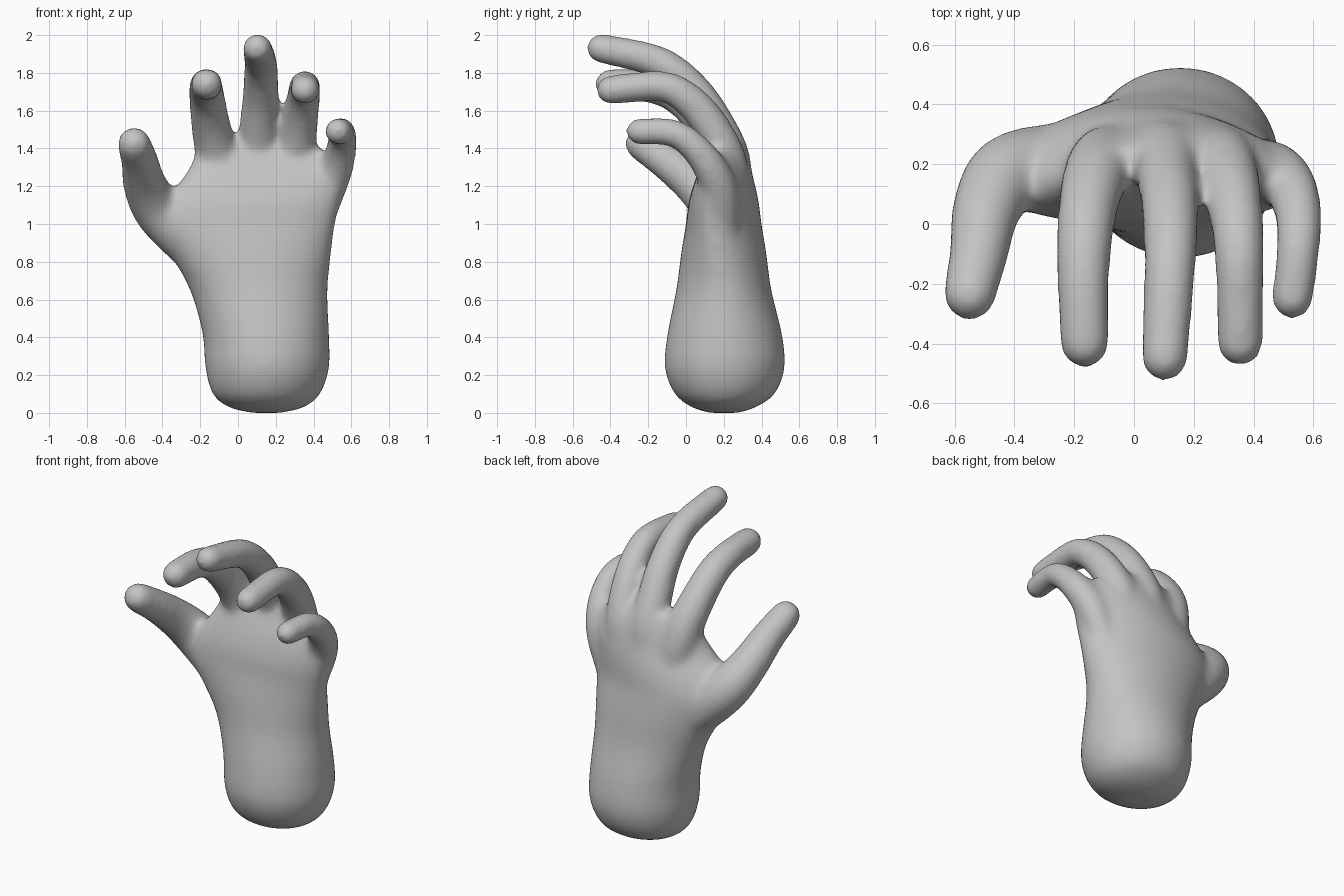
import bpy, bmesh, math
from mathutils import Vector

cube = bpy.data.objects.get("Cube")
if cube:
    bpy.data.objects.remove(cube, do_unlink=True)

skin = bpy.data.materials.new("plain grey")
skin.use_nodes = True
GREY = (0.55, 0.55, 0.55, 1)
skin.diffuse_color = GREY
skin.node_tree.nodes["Principled BSDF"].inputs["Base Color"].default_value = GREY


def spline(keys, steps):
    """Catmull-Rom through a list of equal-length tuples."""
    k = [Vector(p) for p in keys]
    k = [k[0] * 2 - k[1]] + k + [k[-1] * 2 - k[-2]]
    out = []
    for a, b, c, d in zip(k, k[1:], k[2:], k[3:]):
        for i in range(steps):
            t = i / steps
            out.append(0.5 * (2 * b + (c - a) * t + (2 * a - 5 * b + 4 * c - d) * t * t
                              + (3 * b - a - 3 * c + d) * t ** 3))
    return out + [k[-2]]


def loft(bm, rings):
    """Closed skin over a series of rings of points."""
    rows = [[bm.verts.new(p) for p in ring] for ring in rings]
    n = len(rows[0])
    for r, s in zip(rows, rows[1:]):
        for i in range(n):
            bm.faces.new((r[i], r[(i + 1) % n], s[(i + 1) % n], s[i]))
    bm.faces.new(rows[0][::-1])
    bm.faces.new(rows[-1])


def arm_ring(z, cx, cy, rx, ry, arch, n=48):
    """Oval cross-section whose sides curl forward by arch."""
    ring = []
    for i in range(n):
        a = math.tau * i / n
        u = math.cos(a)
        ring.append((cx + rx * u, cy + ry * math.sin(a) - arch * u * u, z))
    return ring


def finger(bm, keys):
    """Tapered tube through (x, y, z, radius) keys, round at the first one."""
    path = spline(keys, 6)
    pts = [p.to_3d() for p in path]
    radii = [p[3] for p in path]
    tip = (pts[0] - pts[1]).normalized()
    for a in (0.35, 0.7, 1.05, 1.4):
        pts.insert(0, Vector(keys[0][:3]) + tip * keys[0][3] * math.sin(a))
        radii.insert(0, keys[0][3] * math.cos(a))
    rings = []
    for i, p in enumerate(pts):
        t = (pts[min(i + 1, len(pts) - 1)] - pts[max(i - 1, 0)]).normalized()
        u = t.cross(Vector((1, 0, 0))).normalized()
        v = t.cross(u)
        rings.append([p + radii[i] * (math.cos(a) * u + math.sin(a) * v)
                      for a in (math.tau * j / 24 for j in range(24))])
    loft(bm, rings)


# Wrist and palm: z, centre x, centre y, half width, half depth, arch
palm = [
    (0.00, .15, .20, .08, .08, 0), (0.03, .15, .20, .20, .17, 0),
    (0.10, .15, .205, .285, .265, 0), (0.24, .155, .205, .328, .318, 0),
    (0.42, .147, .205, .335, .303, 0), (0.65, .11, .20, .365, .252, 0),
    (0.85, .065, .20, .43, .225, .03), (1.00, .03, .20, .485, .20, .06),
    (1.12, .07, .20, .47, .185, .07), (1.25, .135, .205, .425, .15, .07),
    (1.38, .125, .215, .345, .10, .05), (1.47, .09, .215, .24, .055, .04)]

# Fingers from tip to root: x, y, z, radius
fingers = [
    # thumb
    [(-.55, -.235, 1.425, .09), (-.52, -.1, 1.33, .1), (-.49, .06, 1.2, .117),
     (-.41, .17, 1.06, .135), (-.22, .2, .88, .14), (0, .2, .7, .13)],
    # index
    [(-.165, -.4, 1.74, .084), (-.17, -.2, 1.73, .088), (-.165, -.05, 1.68, .095),
     (-.15, .08, 1.56, .103), (-.12, .18, 1.4, .112), (-.08, .22, 1.2, .115),
     (-.02, .21, .95, .1)],
    # middle
    [(.103, -.45, 1.93, .079), (.117, -.2, 1.875, .086), (.122, -.07, 1.81, .091),
     (.12, .06, 1.68, .097), (.11, .16, 1.52, .103), (.11, .23, 1.35, .11),
     (.11, .24, 1.15, .11), (.11, .2, .95, .1)],
    # ring
    [(.355, -.4, 1.71, .079), (.353, -.15, 1.73, .082), (.348, -.03, 1.69, .088),
     (.335, .08, 1.59, .095), (.315, .17, 1.45, .102), (.29, .22, 1.3, .11),
     (.27, .22, 1.1, .11), (.24, .2, .9, .1)],
    # little
    [(.53, -.25, 1.49, .072), (.55, -.08, 1.485, .074), (.55, .03, 1.42, .08),
     (.525, .12, 1.31, .09), (.47, .175, 1.18, .1), (.4, .19, 1.0, .095),
     (.33, .2, .8, .08)]]

bm = bmesh.new()
loft(bm, [arm_ring(*s) for s in spline(palm, 4)])
for keys in fingers:
    finger(bm, keys)
bmesh.ops.recalc_face_normals(bm, faces=bm.faces)
mesh = bpy.data.meshes.new("hand")
bm.to_mesh(mesh)
bm.free()
hand = bpy.data.objects.new("hand", mesh)
bpy.context.collection.objects.link(hand)

# Fuse the parts into one soft skin
fuse = hand.modifiers.new("fuse", "REMESH")
fuse.mode = "VOXEL"
fuse.voxel_size = 0.016
fuse.use_smooth_shade = True
soften = hand.modifiers.new("soften", "SMOOTH")
soften.factor = 0.5
soften.iterations = 28
solid = bpy.data.meshes.new_from_object(hand.evaluated_get(bpy.context.evaluated_depsgraph_get()))
hand.modifiers.clear()
hand.data = solid
solid.materials.clear()
solid.materials.append(skin)
for p in solid.polygons:
    p.use_smooth = True
    p.material_index = 0
